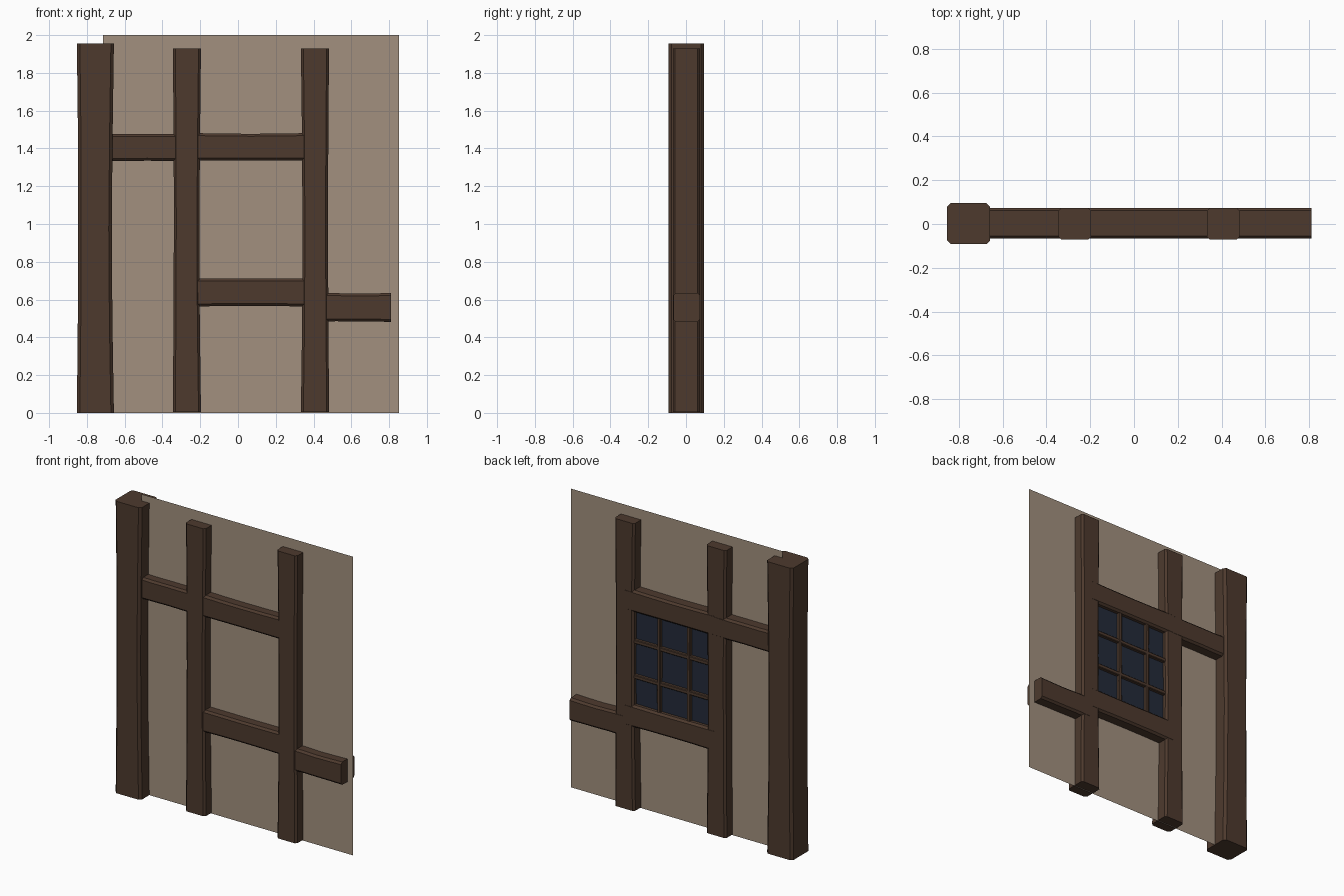
import bpy, bmesh, math, random
from mathutils import Vector

if "Cube" in bpy.data.objects:
    bpy.data.objects.remove(bpy.data.objects["Cube"])

random.seed(4)

def material(name, rgb):
    m = bpy.data.materials.new(name)
    m.diffuse_color = (*rgb, 1)
    m.use_nodes = True
    m.node_tree.nodes["Principled BSDF"].inputs["Base Color"].default_value = m.diffuse_color
    return m

WOOD = material("dark_timber", (0.075, 0.042, 0.027))
PLASTER = material("plaster", (0.36, 0.28, 0.21))
GLASS = material("glass", (0.017, 0.024, 0.042))

def finish(bm, name, mat):
    me = bpy.data.meshes.new(name)
    bm.to_mesh(me)
    bm.free()
    me.materials.append(mat)
    ob = bpy.data.objects.new(name, me)
    bpy.context.collection.objects.link(ob)
    return ob

def timber(name, axis, start, end, lo, hi, y0, y1, chamfer=0.013, waist=0.0, wobble=0.002):
    """Chamfered hewn beam: octagonal rings along x or z, narrower at the waist."""
    bm = bmesh.new()
    mid, half = (lo + hi) / 2, (hi - lo) / 2
    cy, hy = (y0 + y1) / 2, (y1 - y0) / 2
    rings = []
    for i in range(5):
        t = i / 4
        w = half - waist * math.sin(math.pi * t)
        off = random.uniform(-wobble, wobble) if 0 < i < 4 else 0
        c = chamfer
        pts = [(w - c, -hy), (w, -hy + c), (w, hy - c), (w - c, hy),
               (-w + c, hy), (-w, hy - c), (-w, -hy + c), (-w + c, -hy)]
        along = start + (end - start) * t
        ring = []
        for a, b in pts:
            a, b = mid + a + off, cy + b
            ring.append(bm.verts.new((a, b, along) if axis == "z" else (along, b, a)))
        rings.append(ring)
    for r, s in zip(rings, rings[1:]):
        for k in range(8):
            n = (k + 1) % 8
            bm.faces.new((r[k], r[n], s[n], s[k]))
    bm.faces.new(rings[0])
    bm.faces.new(rings[-1])
    bmesh.ops.recalc_face_normals(bm, faces=bm.faces)
    return finish(bm, name, WOOD)

def sheet(name, x0, x1, z0, z1, y, mat):
    bm = bmesh.new()
    bm.faces.new([bm.verts.new(p) for p in
                  ((x0, y, z0), (x1, y, z0), (x1, y, z1), (x0, y, z1))])
    return finish(bm, name, mat)

# Plaster infill
sheet("plaster_panel", -0.715, 0.853, 0.0, 2.0, 0.0, PLASTER)

# Upright timbers
timber("corner_post", "z", 0, 1.955, -0.853, -0.657, -0.092, 0.095, 0.016, 0.009, 0.003)
timber("left_stud", "z", 0.005, 1.93, -0.345, -0.196, -0.07, 0.073, waist=0.007)
timber("right_stud", "z", 0.005, 1.93, 0.333, 0.482, -0.07, 0.073, waist=0.007)

# Horizontal timbers
timber("upper_left_rail", "x", -0.70, -0.26, 1.333, 1.478, -0.067, 0.074, waist=0.002)
timber("window_head", "x", -0.26, 0.40, 1.335, 1.482, -0.067, 0.074, waist=0.003)
timber("window_sill", "x", -0.26, 0.40, 0.562, 0.712, -0.067, 0.074, waist=0.003)
timber("lower_right_rail", "x", 0.42, 0.81, 0.482, 0.635, -0.067, 0.074, waist=0.003)

# Window on the back: glass and glazing bars
sheet("window_glass", -0.23, 0.36, 0.68, 1.36, 0.04, GLASS)
for i, x in enumerate((-0.06, 0.16)):
    timber(f"vertical_glazing_bar_{i}", "z", 0.68, 1.36, x - 0.012, x + 0.012,
           0.034, 0.062, 0.004, 0, 0.001)
for i, z in enumerate((0.90, 1.135)):
    timber(f"horizontal_glazing_bar_{i}", "x", -0.23, 0.36, z - 0.013, z + 0.013,
           0.033, 0.061, 0.004, 0, 0.001)
